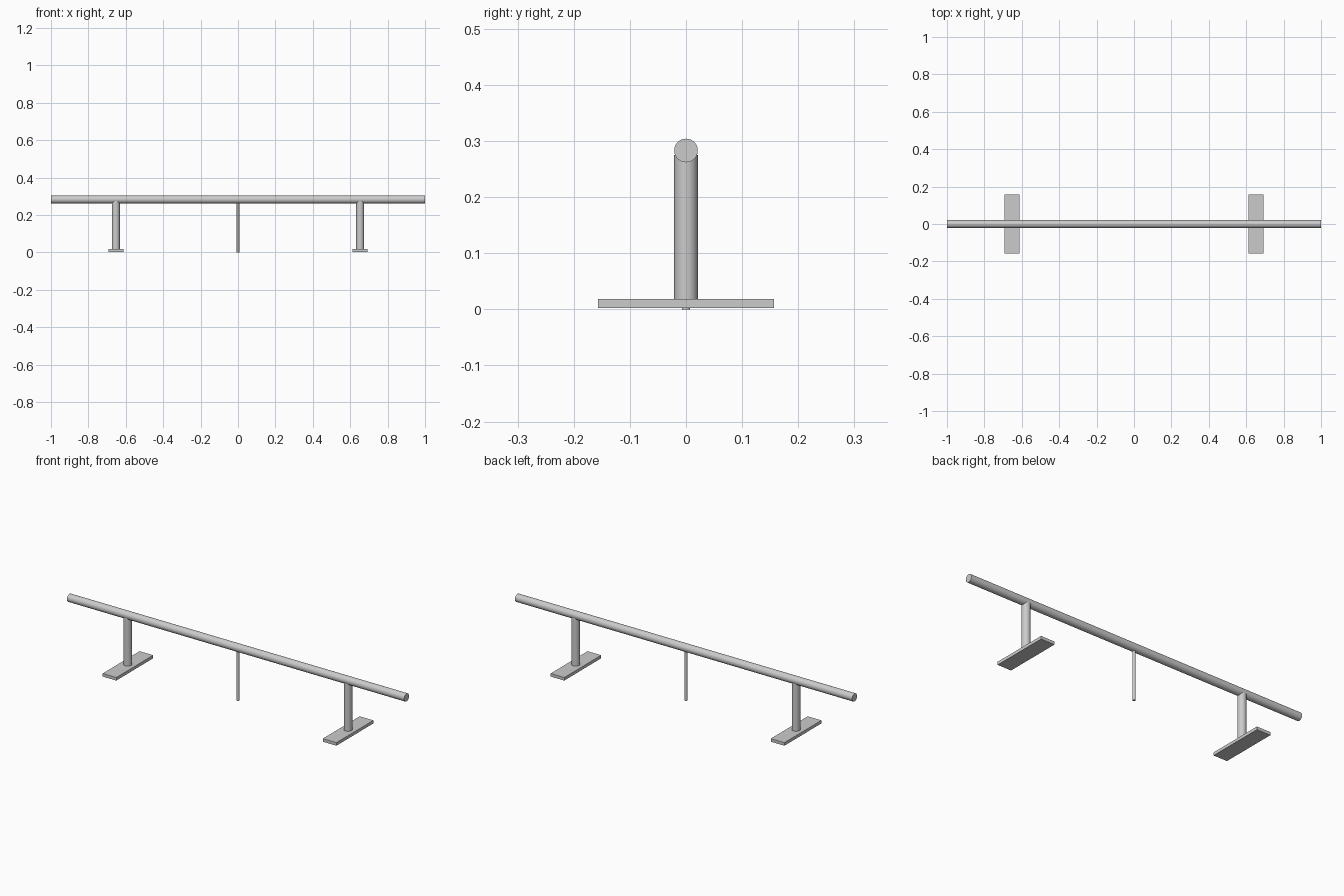
import bpy
import math

if "Cube" in bpy.data.objects:
    bpy.data.objects.remove(bpy.data.objects["Cube"])

RAIL_Z, RAIL_R = 0.283, 0.021
FOOT_X = 0.653


def cylinder(name, r, start_z, end_z, x=0.0):
    bpy.ops.mesh.primitive_cylinder_add(
        vertices=48, radius=r, depth=end_z - start_z,
        location=(x, 0, (start_z + end_z) / 2))
    ob = bpy.context.object
    ob.name = name
    bpy.ops.object.shade_smooth_by_angle(angle=math.radians(35))
    return ob


# Long horizontal rail
rail = cylinder("rail", RAIL_R, -1, 1)
rail.location = (0, 0, RAIL_Z)
rail.rotation_euler = (0, math.pi / 2, 0)

# Thin centre support
cylinder("centre_rod", 0.007, 0.0, RAIL_Z - 0.01)

# Posts and flat feet at both ends
for side, sx in (("left", -1), ("right", 1)):
    cylinder(side + "_post", RAIL_R, 0.01, 0.275, sx * FOOT_X)
    bpy.ops.mesh.primitive_cube_add(size=1, location=(sx * FOOT_X, 0, 0.0102))
    foot = bpy.context.object
    foot.name = side + "_foot"
    foot.scale = (0.081, 0.313, 0.0165)
